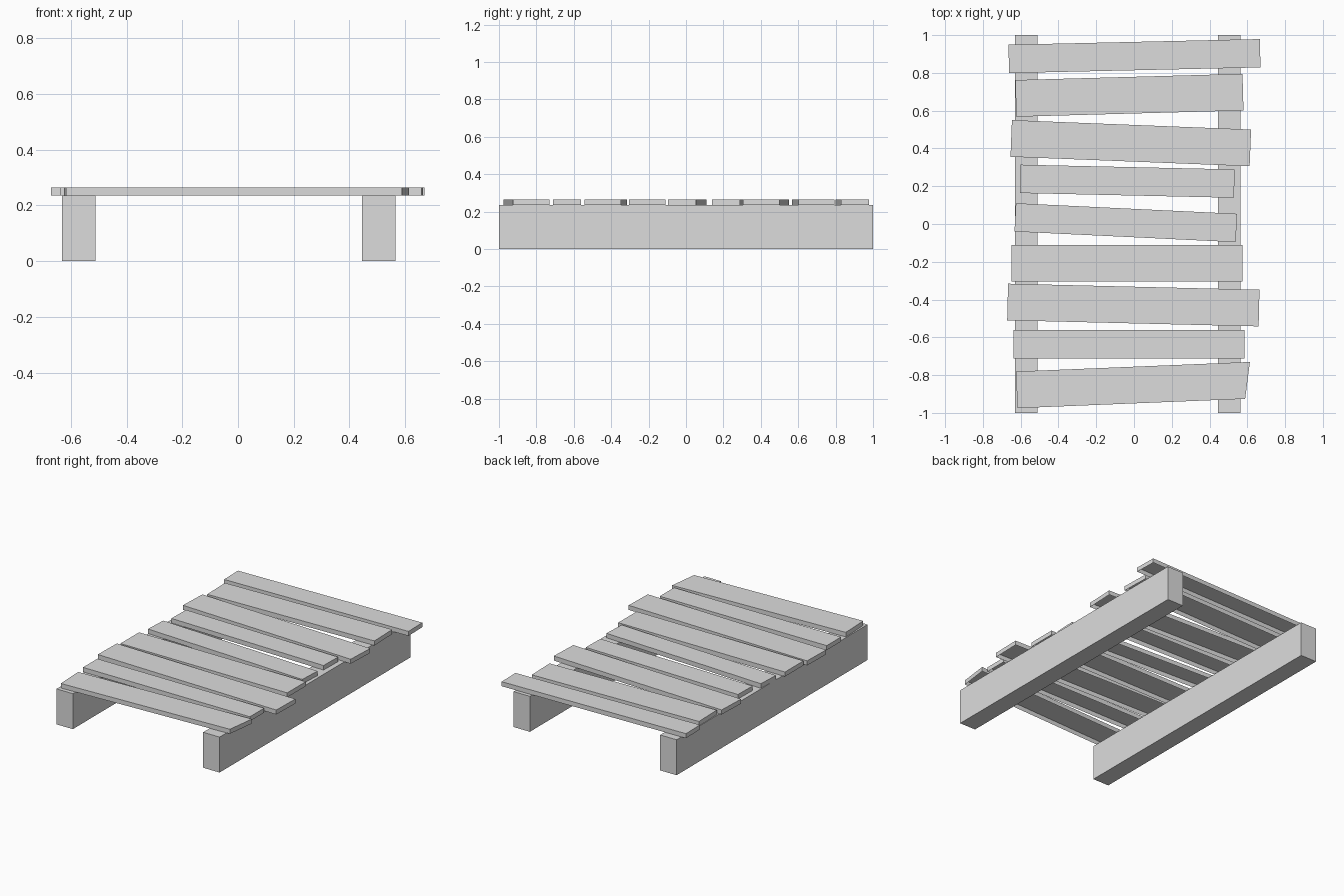
import bpy
import bmesh
from mathutils import Vector

default_cube = bpy.data.objects.get("Cube")
if default_cube:
    bpy.data.objects.remove(default_cube, do_unlink=True)

# One plain grey for all the timber
grey = bpy.data.materials.new("timber_grey")
grey.use_nodes = True
colour = (0.72, 0.72, 0.72, 1)
grey.diffuse_color = colour
grey.node_tree.nodes["Principled BSDF"].inputs["Base Color"].default_value = colour

BEAM_TOP = 0.235
PLANK_TOP = 0.265


def extruded_board(name, corners, bottom, top, open_below=False):
    """Extrude a four-cornered outline, given anticlockwise, into a board."""
    bm = bmesh.new()
    outline = [bm.verts.new((p.x, p.y, bottom)) for p in corners]
    base = bm.faces.new(outline)
    result = bmesh.ops.extrude_face_region(bm, geom=[base], use_keep_orig=True)
    raised = [v for v in result["geom"] if isinstance(v, bmesh.types.BMVert)]
    bmesh.ops.translate(bm, verts=raised, vec=(0, 0, top - bottom))
    bmesh.ops.recalc_face_normals(bm, faces=bm.faces)
    if open_below:
        bmesh.ops.delete(bm, geom=[base], context="FACES_ONLY")
    mesh = bpy.data.meshes.new(name)
    bm.to_mesh(mesh)
    bm.free()
    mesh.materials.append(grey)
    board = bpy.data.objects.new(name, mesh)
    bpy.context.collection.objects.link(board)


def plank(name, left, right, width, end_cut=0):
    """Lay a hollow plank between two end midpoints; end_cut slants the +x end."""
    start, end = Vector(left), Vector(right)
    along = (end - start).normalized()
    half = Vector((-along.y, along.x)) * width / 2
    slant = along * end_cut / 2
    corners = [start - half, end - half - slant, end + half + slant, start + half]
    extruded_board(name, corners, BEAM_TOP, PLANK_TOP, open_below=True)


# Two long supporting beams
for name, x in (("right_beam", -0.571), ("left_beam", 0.505)):
    corners = [Vector((x + sx * 0.06, sy)) for sx, sy in
               ((-1, -1), (1, -1), (1, 1), (-1, 1))]
    extruded_board(name, corners, 0, BEAM_TOP)

# Uneven deck planks, from the back to the front
NARROW, WIDE = 0.15, 0.194
planks = [
    ((-0.663, 0.874), (0.668, 0.904), NARROW),
    ((-0.626, 0.665), (0.577, 0.698), WIDE),
    ((-0.65, 0.453), (0.616, 0.403), WIDE),
    ((-0.602, 0.239), (0.531, 0.214), NARROW),
    ((-0.629, 0.035), (0.542, -0.021), NARROW),
    ((-0.649, -0.207), (0.574, -0.207), WIDE),
    ((-0.669, -0.413), (0.662, -0.445), WIDE),
    ((-0.639, -0.636), (0.585, -0.636), NARROW),
    ((-0.621, -0.878), (0.601, -0.828), WIDE, 0.033),
]
for number, spec in enumerate(planks, start=1):
    plank(f"deck_plank_{number}", *spec)
